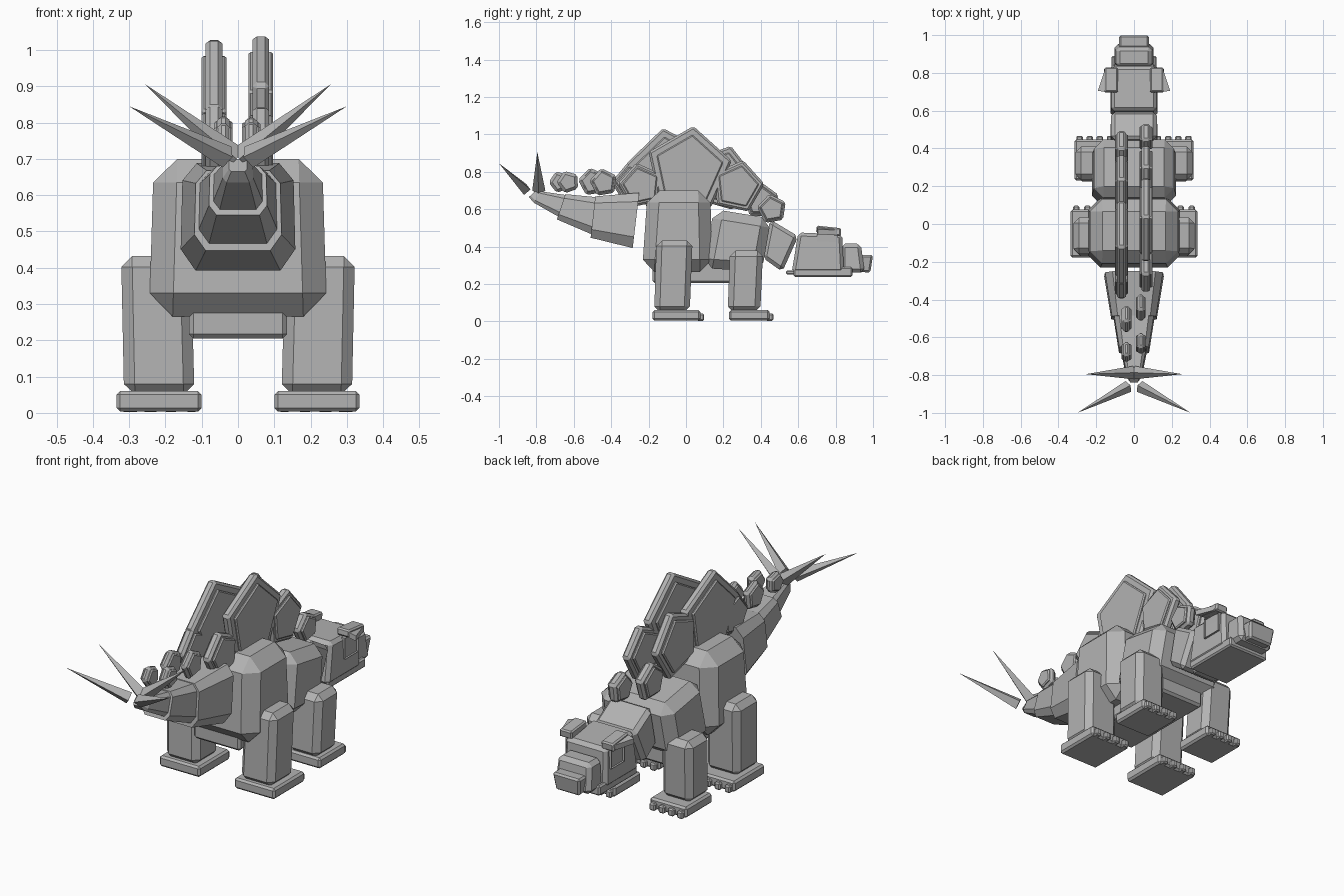
import bpy, bmesh, math
from mathutils import Vector

if "Cube" in bpy.data.objects:
    bpy.data.objects.remove(bpy.data.objects["Cube"])

grey = bpy.data.materials.new("stone_grey")
grey.diffuse_color = (0.45, 0.45, 0.45, 1)
grey.use_nodes = True
grey.node_tree.nodes["Principled BSDF"].inputs["Base Color"].default_value = grey.diffuse_color


def finish(name, bm, bevel=0.0, mirror=False):
    bmesh.ops.recalc_face_normals(bm, faces=bm.faces)
    me = bpy.data.meshes.new(name)
    bm.to_mesh(me)
    bm.free()
    me.materials.append(grey)
    ob = bpy.data.objects.new(name, me)
    bpy.context.collection.objects.link(ob)
    if bevel:
        b = ob.modifiers.new("bevel", 'BEVEL')
        b.width, b.segments, b.limit_method = bevel, 1, 'ANGLE'
    if mirror:
        m = ob.modifiers.new("mirror", 'MIRROR')
        m.use_mirror_merge = False
        m.use_clip = False
    return ob


def rings(bm, loops):
    """Skin a list of closed loops and cap both ends."""
    vs = [[bm.verts.new(p) for p in loop] for loop in loops]
    n = len(vs[0])
    for a, b in zip(vs, vs[1:]):
        for i in range(n):
            bm.faces.new((a[i], a[(i + 1) % n], b[(i + 1) % n], b[i]))
    bm.faces.new(vs[0])
    bm.faces.new(vs[-1])


def block(name, quad, xb, xt=None, bevel=0.01, mirror=False):
    """Six-sided block: side quad (rear-bottom, front-bottom, front-top,
    rear-top) with x ranges for its bottom and its top."""
    xt = xt or xb
    bm = bmesh.new()
    rings(bm, [[(r[k], y, z) for (y, z), r in zip(quad, (xb, xb, xt, xt))]
               for k in (0, 1)])
    return finish(name, bm, bevel, mirror)


def box(name, x, y, z, bevel=0.01, mirror=False):
    return block(name, [(y[0], z[0]), (y[1], z[0]), (y[1], z[1]), (y[0], z[1])],
                 x, None, bevel, mirror)


# Body
block("hind_body", [(-.235, .265), (.14, .265), (.13, .70), (-.205, .70)],
      (-.245, .245), (-.232, .232), .065)
block("front_body", [(.09, .285), (.405, .265), (.455, .55), (.15, .60)],
      (-.225, .225), (-.21, .21), .05)
box("belly", (-.135, .135), (-.18, .37), (.205, .32), .012)

# Neck and head
block("neck", [(.41, .34), (.515, .265), (.60, .455), (.45, .545)],
      (-.125, .125), (-.12, .12), .02)
block("head", [(.565, .26), (.845, .26), (.835, .465), (.60, .475)],
      (-.125, .125), (-.12, .12), .018)
box("jaw", (-.12, .12), (.575, .89), (.238, .29), .008)
box("jaw_hinge", (-.07, .07), (.535, .6), (.25, .272), .006)
block("snout", [(.83, .26), (.955, .26), (.935, .415), (.83, .415)],
      (-.105, .105), (-.095, .095), .02)
block("beak", [(.93, .265), (.985, .26), (1.0, .355), (.93, .355)],
      (-.07, .07), (-.08, .08), .01)
block("brow", [(.695, .475), (.825, .455), (.83, .498), (.70, .512)],
      (.085, .16), (.085, .155), .007, True)

# Brow flaps: thin wedges pointing back and outward
bm = bmesh.new()
rings(bm, [[(.15, .70, z), (.192, .705, z - .01), (.15, .83, z - .015)]
           for z in (.475, .502)])
finish("brow_flap", bm, 0, True)

# Eyes: sunken square inside a raised frame
bm = bmesh.new()
rings(bm, [[(x, .70, .355), (x, .81, .355), (x, .81, .465), (x, .70, .465)]
           for x in (.11, .133)])
outer = max(bm.faces, key=lambda f: f.calc_center_median().x)
bmesh.ops.inset_region(bm, faces=[outer], thickness=.024)
bmesh.ops.translate(bm, verts=outer.verts, vec=(-.012, 0, 0))
finish("eye", bm, 0, True)


# Legs, feet and toes
def leg(label, y0, y1, top, x0, x1, fx, fy):
    block(label + "_leg", [(y0 - .012, .05), (y1 - .015, .05), (y1, top), (y0, top)],
          (x0, x1 - .008), (x0 + .01, x1), .03, True)
    box(label + "_foot", fx, fy, (.004, .06), .01, True)
    w = (fx[1] - fx[0]) / 4
    for i in range(4):
        cx = fx[0] + w * (i + .5)
        box(f"{label}_toe_{i}", (cx - .017, cx + .017),
            (fy[1] - .02, fy[1] + .02), (.003, .042), .007, True)


leg("hind", -.158, .035, .432, .12, .322, (.10, .335), (-.178, .077))
leg("front", .235, .412, .378, .125, .31, (.10, .315), (.23, .447))


# Tail: three tapering faceted segments
def tail(name, *sections):
    loops = []
    for yb, zb, yt, zt, w in sections:
        prof = [(.74, 0), (1, .2), (.97, .84), (.72, 1)]
        pts = prof + [(-a, t) for a, t in reversed(prof)]
        loops.append([(a * w, yb + (yt - yb) * t, zb + (zt - zb) * t)
                      for a, t in pts])
    bm = bmesh.new()
    rings(bm, loops)
    finish(name, bm)


tail("tail_base", (-.285, .392, -.25, .688, .158), (-.51, .447, -.485, .668, .12))
tail("tail_middle", (-.48, .455, -.46, .662, .112), (-.69, .545, -.645, .68, .08))
tail("tail_end", (-.66, .547, -.62, .672, .073), (-.815, .635, -.775, .695, .042),
     (-.84, .665, -.80, .70, .025))


# Tail spikes: four-sided pyramids
def spike(name, base, tip, r):
    base, tip = Vector(base), Vector(tip)
    rot = (tip - base).to_track_quat('Z', 'Y').to_matrix().to_4x4()
    rot.translation = (base + tip) / 2
    bm = bmesh.new()
    bmesh.ops.create_cone(bm, cap_ends=True, segments=4, radius1=r, radius2=0,
                          depth=(tip - base).length, matrix=rot)
    finish(name, bm, 0, True)


spike("rear_spike", (.03, -.86, .705), (.30, -1.0, .845), .032)
spike("upright_spike", (.005, -.787, .70), (.255, -.795, .905), .035)


# Back plates: five-sided rim with a thicker, smaller panel through it
def plate(name, x, y, z, r, turn):
    for part, scale, half in (("rim", 1, .023), ("panel", .8, .034)):
        half *= .75 if r < .085 and x * x < .0025 else 1
        bm = bmesh.new()
        loop = []
        for i in range(5):
            a = math.radians(90 + turn + 72 * i)
            loop.append((y + r * scale * math.cos(a), z + r * scale * math.sin(a)))
        rings(bm, [[(x + s, py, pz) for py, pz in loop] for s in (-half, half)])
        finish(f"{name}_{part}", bm, .012 if part == "rim" else .006)


right_row = [(.063, .46, .60, .082, 10), (.063, .275, .72, .145, -12),
             (.063, .015, .81, .235, -6), (.063, -.24, .725, .125, 12),
             (.036, -.44, .742, .078, 10), (.036, -.63, .745, .063, 20)]
left_row = [(-.066, .40, .645, .10, 0), (-.066, .19, .765, .18, -16),
            (-.066, -.09, .80, .235, 8), (-.066, -.28, .735, .12, 14),
            (-.04, -.50, .745, .078, 10), (-.04, -.675, .745, .06, 20)]
for side, row in (("right", right_row), ("left", left_row)):
    for i, p in enumerate(row):
        plate(f"{side}_back_plate_{i}", *p)
